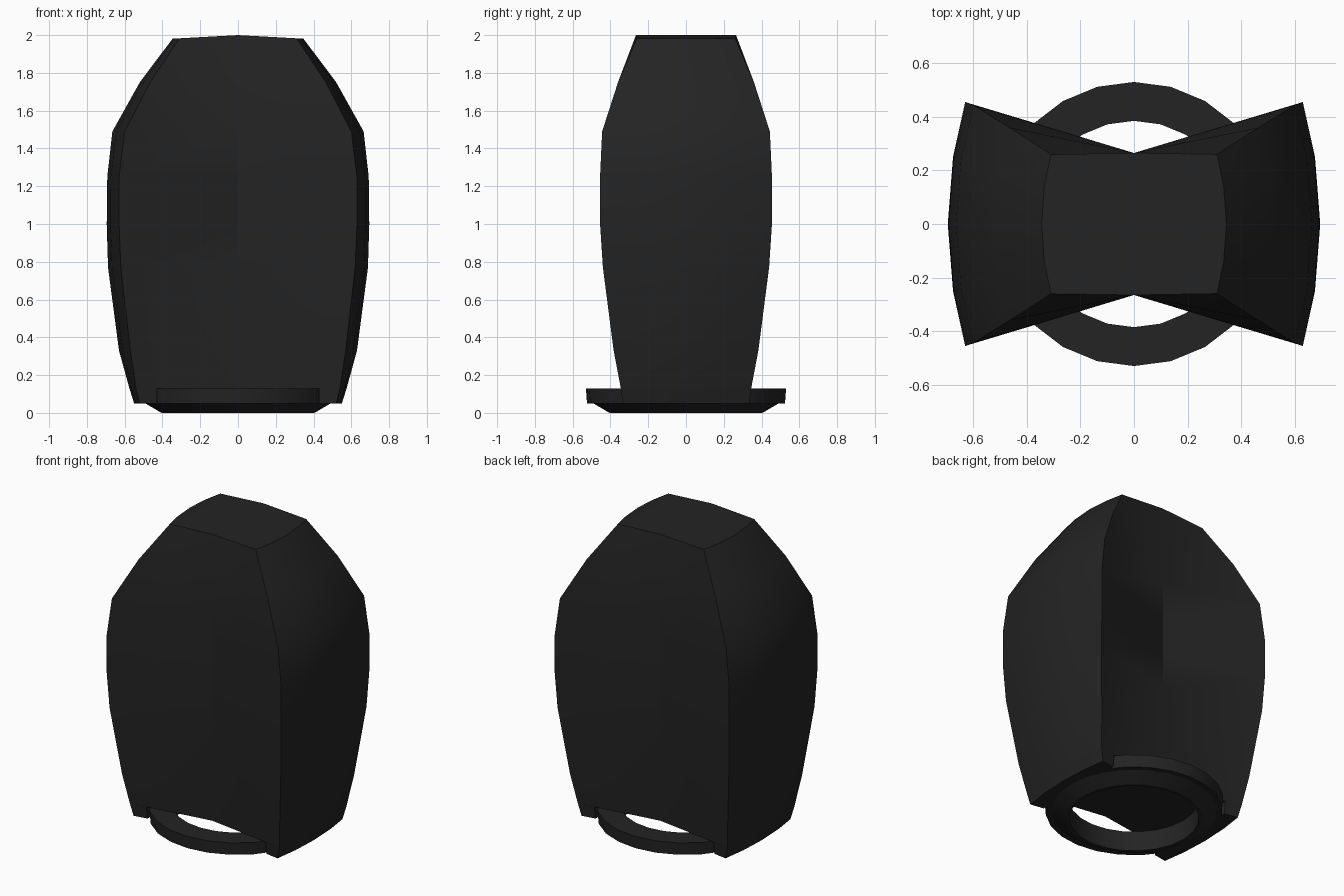
import bpy, bmesh, math

if "Cube" in bpy.data.objects:
    bpy.data.objects.remove(bpy.data.objects["Cube"], do_unlink=True)

charcoal = bpy.data.materials.new("charcoal")
charcoal.use_nodes = True
colour = (0.017, 0.017, 0.017, 1)
charcoal.diffuse_color = colour
charcoal.node_tree.nodes["Principled BSDF"].inputs["Base Color"].default_value = colour

WAIST = 0.265


def finish(bm, name):
    bmesh.ops.recalc_face_normals(bm, faces=bm.faces)
    mesh = bpy.data.meshes.new(name)
    bm.to_mesh(mesh)
    bm.free()
    obj = bpy.data.objects.new(name, mesh)
    bpy.context.collection.objects.link(obj)
    mesh.materials.append(charcoal)
    bpy.ops.object.select_all(action="DESELECT")
    obj.select_set(True)
    bpy.context.view_layer.objects.active = obj
    bpy.ops.object.shade_smooth_by_angle(angle=math.radians(30))
    return obj


def bridge(bm, a, b):
    for i in range(len(a)):
        j = (i + 1) % len(a)
        bm.faces.new((a[i], a[j], b[j], b[i]))


def side_arc(width, corner, depth):
    # Bowed side wall, front corner to back corner
    return [(width - (width - corner) * f * f, depth * f)
            for f in (-1, -0.55, 0, 0.55, 1)]


# Body: pinched-waist section lofted up a barrel outline
# Each level: height, half width, corner half width, corner half depth
levels = [
    (0.13, 0.575, 0.54, 0.345), (0.33, 0.63, 0.57, 0.383),
    (0.77, 0.688, 0.62, 0.44), (1.0, 0.695, 0.63, 0.455),
    (1.25, 0.692, 0.63, 0.455), (1.49, 0.665, 0.60, 0.444),
    (1.75, 0.52, 0.465, 0.36), (1.983, 0.345, 0.31, 0.26),
]
bm = bmesh.new()
rings = []
for z, width, corner, depth in levels:
    arc = side_arc(width, corner, depth)
    top = z == levels[-1][0]
    points = [(0, -WAIST)] + arc + [(0, WAIST)] + [(-x, -y) for x, y in arc]
    ring = []
    for x, y in points:
        crown = 2.0 if top and x == 0 else z
        ring.append(bm.verts.new((x, y, crown)))
    rings.append(ring)
for low, high in zip(rings, rings[1:]):
    bridge(bm, low, high)
for ring in (rings[0], rings[-1]):
    bm.faces.new(ring[:7])
    bm.faces.new(ring[6:] + ring[:1])
finish(bm, "body_shell")

# Feet of the side walls, reaching down over the base ring
for sign, name in ((1, "left_foot"), (-1, "right_foot")):
    bm = bmesh.new()
    loops = []
    for z, width, corner, depth in ((0.05, 0.55, 0.52, 0.335), levels[0]):
        points = [(0.43, -depth + 0.015)] + side_arc(width, corner, depth)
        points.append((0.43, depth - 0.015))
        loops.append([bm.verts.new((sign * x, y, z)) for x, y in points])
    bridge(bm, *loops)
    for loop in loops:
        bm.faces.new(loop)
    finish(bm, name)

# Open base ring with a chamfered underside
profile = [(0.385, 0.13), (0.53, 0.13), (0.524, 0.05),
           (0.49, 0.05), (0.405, 0), (0.385, 0)]
bm = bmesh.new()
sides = 24
loops = []
for i in range(sides):
    a = 2 * math.pi * i / sides
    loops.append([bm.verts.new((r * math.cos(a), r * math.sin(a), z))
                  for r, z in profile])
for i in range(sides):
    bridge(bm, loops[i], loops[(i + 1) % sides])
finish(bm, "base_ring")
